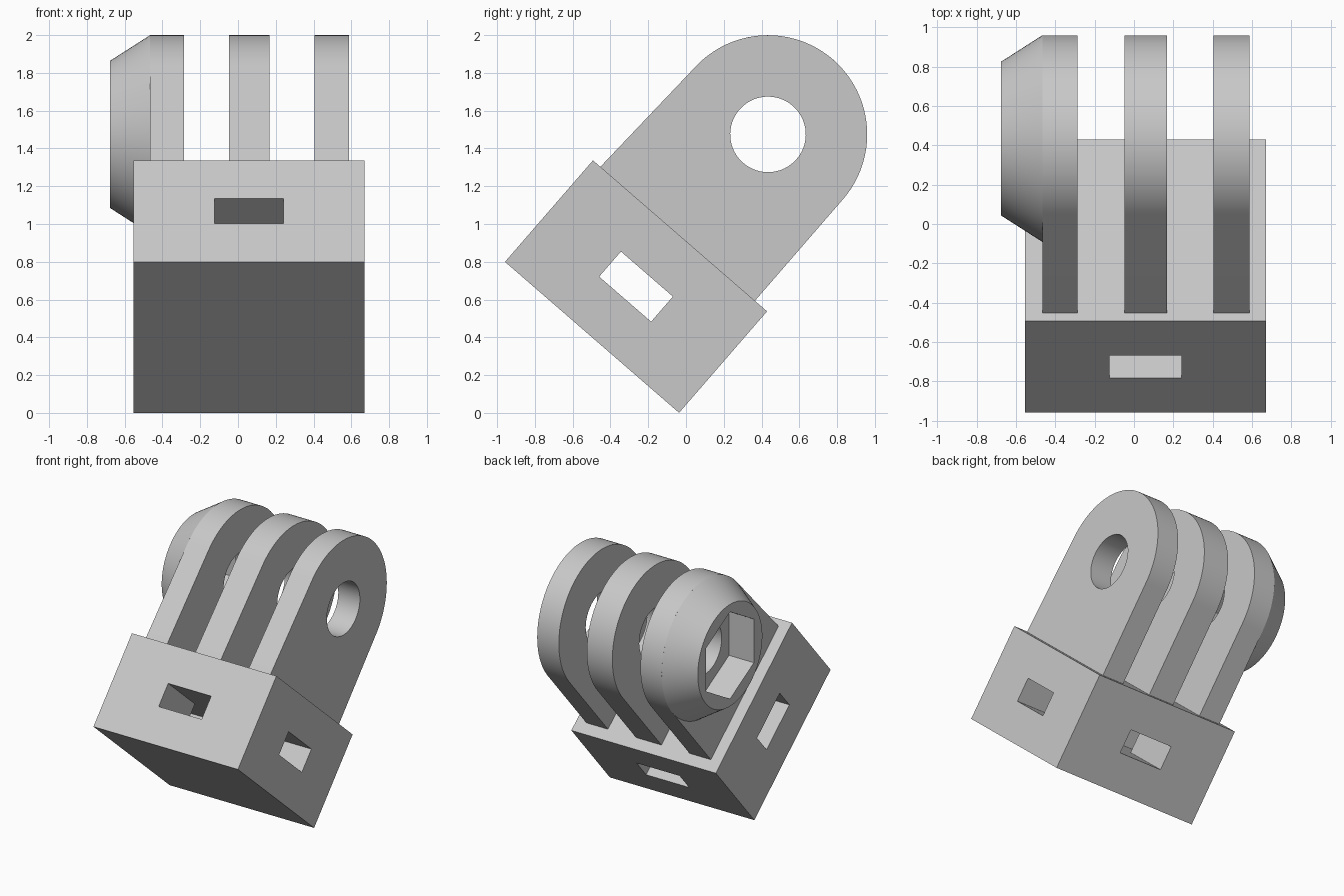
import bpy, bmesh
from math import cos, sin, pi, radians, acos, atan2, hypot

if "Cube" in bpy.data.objects:
    bpy.data.objects.remove(bpy.data.objects["Cube"], do_unlink=True)

TILT = radians(-40.93)          # the whole mount leans back about x
ORIGIN = (0, -0.4975, 0.40)     # centre of the block's underside
HALF, TALL = 0.61, 0.711        # block half-depth and height
PIVOT = 2 * TALL                # bolt axis height along the lean
X0, X1 = -0.553, 0.67           # block sides
XMID = (X0 + X1) / 2
RADIUS = 0.525

grey = bpy.data.materials.new("light grey plastic")
grey.use_nodes = True
colour = (0.58, 0.58, 0.58, 1)
grey.diffuse_color = colour
grey.node_tree.nodes["Principled BSDF"].inputs["Base Color"].default_value = colour


def ring(radius, count, start=0.0):
    """Points of a regular polygon around the bolt axis."""
    return [(radius * cos(start + 2 * pi * i / count),
             PIVOT + radius * sin(start + 2 * pi * i / count)) for i in range(count)]


def loft(name, x0, outline0, x1, outline1=None):
    """Solid between two matching outlines that face along x."""
    bm = bmesh.new()
    a = [bm.verts.new((x0, *p)) for p in outline0]
    b = [bm.verts.new((x1, *p)) for p in (outline1 or outline0)]
    bm.faces.new(a)
    bm.faces.new(b[::-1])
    n = len(a)
    for i in range(n):
        j = (i + 1) % n
        bm.faces.new((a[i], b[i], b[j], a[j]))
    bmesh.ops.recalc_face_normals(bm, faces=bm.faces)
    mesh = bpy.data.meshes.new(name)
    bm.to_mesh(mesh)
    bm.free()
    mesh.materials.append(grey)
    obj = bpy.data.objects.new(name, mesh)
    bpy.context.collection.objects.link(obj)
    obj.location = ORIGIN
    obj.rotation_euler.x = TILT
    return obj


def rect(v0, v1, u0, u1):
    return [(v0, u0), (v1, u0), (v1, u1), (v0, u1)]


def cut(obj, cutter):
    """Subtract the cutter, then throw it away."""
    cutter.hide_render = True
    bpy.context.view_layer.update()
    mod = obj.modifiers.new("cut", "BOOLEAN")
    mod.operation, mod.solver, mod.object = "DIFFERENCE", "EXACT", cutter
    activate(obj)
    bpy.ops.object.modifier_apply(modifier=mod.name)
    bpy.data.objects.remove(cutter, do_unlink=True)


def activate(obj):
    bpy.ops.object.select_all(action="DESELECT")
    obj.select_set(True)
    bpy.context.view_layer.objects.active = obj


def smooth(obj):
    activate(obj)
    bpy.ops.object.shade_smooth_by_angle(angle=radians(30))


# Base block with two crossing strap slots at mid-height
block = loft("base_block", X0, rect(-HALF, HALF, 0, TALL), X1)
low, high, wide = TALL / 2 - 0.088, TALL / 2 + 0.088, 0.182
cut(block, loft("side_slot", X0 - 0.1, rect(-wide, wide, low, high), X1 + 0.1))
cut(block, loft("front_slot", XMID - wide, rect(-HALF - 0.1, HALF + 0.1, low, high), XMID + wide))

# Fin outline: round top, front edge flaring slightly towards the block
foot = -0.558
reach = hypot(foot, TALL)
end = atan2(-TALL, foot) - acos(RADIUS / reach) + 2 * pi
steps = 64
fin = [(foot, TALL), (RADIUS, TALL)]
fin += [(RADIUS * cos(end * i / steps), PIVOT + RADIUS * sin(end * i / steps))
        for i in range(steps + 1)]

# Three fins drilled for the bolt
fins = {"right_fin": (-0.466, -0.286), "middle_fin": (-0.048, 0.168), "left_fin": (0.405, 0.588)}
for name, (x0, x1) in fins.items():
    obj = loft(name, x0, fin, x1)
    cut(obj, loft("bolt_hole", x0 - 0.1, ring(0.2, 64), x1 + 0.1))
    smooth(obj)

# Tapered boss with a hexagonal nut pocket, upright despite the lean
boss = loft("nut_boss", -0.677, ring(0.39, 96), -0.466, ring(RADIUS, 96))
cut(boss, loft("nut_pocket", -0.8, ring(0.333, 6, pi / 2 - TILT), -0.4))
smooth(boss)
